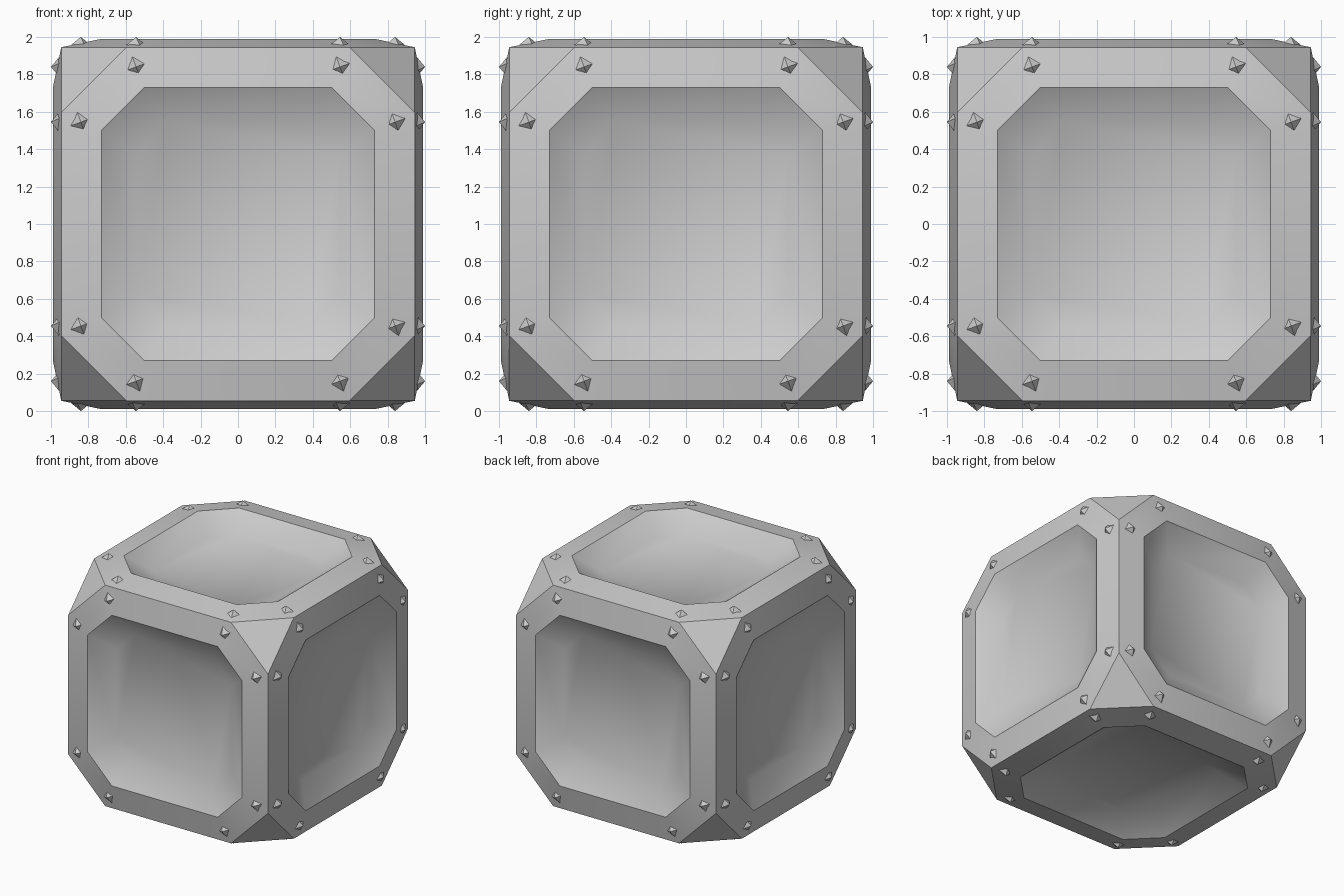
import bpy, bmesh, math
from mathutils import Matrix, Vector

if "Cube" in bpy.data.objects:
    bpy.data.objects.remove(bpy.data.objects["Cube"])

CENTRE = Matrix.Translation((0, 0, 1))
E, C = 0.945, 0.595          # cube edge distance, corner cut start
R, I, H = 0.73, 0.5, 0.99    # inner octagon half width, cut start, height
DISH = ((1.0, 0.0), (0.75, 0.125))  # dish profile: octagon scale, depth

# six face orientations (local +z is the face normal)
FACES = [Matrix.Rotation(math.radians(a), 4, 'X') for a in (0, 90, 180, 270)]
FACES += [Matrix.Rotation(math.radians(a), 4, 'Y') for a in (90, -90)]


def octagon(a, b, z):
    return [Vector((x, y, z)) for x, y in
            ((a, -b), (a, b), (b, a), (-b, a), (-a, b), (-a, -b), (-b, -a), (b, -a))]


def make_object(name, bm):
    me = bpy.data.meshes.new(name)
    bm.to_mesh(me)
    bm.free()
    ob = bpy.data.objects.new(name, me)
    bpy.context.collection.objects.link(ob)
    return ob


# body: sloped octagonal rims, recessed panels and corner triangles
bm = bmesh.new()
for rot in FACES:
    m = CENTRE @ rot
    loops = [octagon(E, C, E)] + [octagon(R * s, I * s, H - d) for s, d in DISH]
    rings = [[bm.verts.new(m @ p) for p in loop] for loop in loops]
    for a, b in zip(rings, rings[1:]):
        for i in range(8):
            j = (i + 1) % 8
            bm.faces.new((a[i], a[j], b[j], b[i]))
    bm.faces.new(rings[-1])
for sx in (-1, 1):
    for sy in (-1, 1):
        for sz in (-1, 1):
            tri = [bm.verts.new(CENTRE @ Vector((x * sx, y * sy, z * sz)))
                   for x, y, z in ((E, E, C), (C, E, E), (E, C, E))]
            bm.faces.new(tri)
bmesh.ops.remove_doubles(bm, verts=bm.verts, dist=0.0005)
bmesh.ops.recalc_face_normals(bm, faces=bm.faces)
body = make_object("cube_body", bm)
bpy.context.view_layer.objects.active = body
body.select_set(True)
bpy.ops.object.shade_smooth_by_angle(angle=math.radians(39))

# studs: small three-sided spikes, eight on each rim
bm = bmesh.new()
for rot in FACES:
    for p in octagon(0.84, 0.545, 0.975):
        turn = Matrix.Rotation(math.radians(20), 4, 'Z')
        bmesh.ops.create_cone(bm, cap_ends=True, segments=4, radius1=0.065, radius2=0,
                              depth=0.05,
                              matrix=CENTRE @ rot @ Matrix.Translation(p) @ turn)
make_object("rim_studs", bm)
